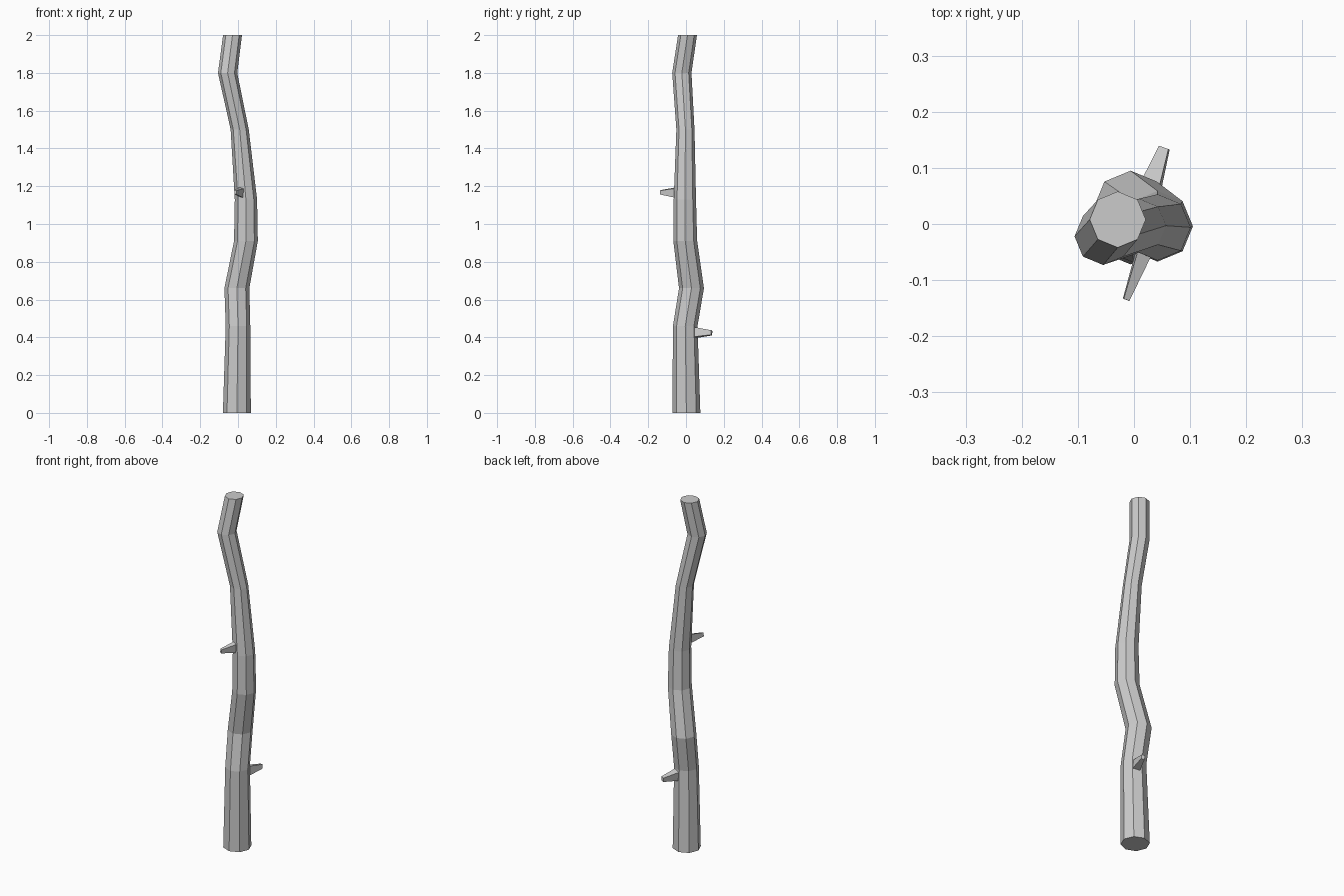
import bpy, bmesh, math
from mathutils import Vector

if "Cube" in bpy.data.objects:
    bpy.data.objects.remove(bpy.data.objects["Cube"])


def loft(name, rings):
    """Bridge a list of equal-sized point rings and cap both ends."""
    bm = bmesh.new()
    loops = [[bm.verts.new(p) for p in ring] for ring in rings]
    n = len(loops[0])
    for a, b in zip(loops, loops[1:]):
        for i in range(n):
            j = (i + 1) % n
            bm.faces.new((a[i], a[j], b[j], b[i]))
    bm.faces.new(loops[0][::-1])
    bm.faces.new(loops[-1])
    bmesh.ops.recalc_face_normals(bm, faces=bm.faces)
    mesh = bpy.data.meshes.new(name)
    bm.to_mesh(mesh)
    bm.free()
    obj = bpy.data.objects.new(name, mesh)
    bpy.context.collection.objects.link(obj)
    return obj


# Crooked eight-sided trunk: centre x, centre y, height, radius
path = [
    (-0.006, 0.002, 0.00, 0.074),
    (0.000, -0.004, 0.46, 0.065),
    (-0.006, 0.029, 0.66, 0.066),
    (0.042, -0.004, 0.91, 0.063),
    (0.042, -0.006, 1.13, 0.059),
    (0.009, -0.003, 1.50, 0.048),
    (-0.055, -0.022, 1.80, 0.051),
    (-0.029, 0.008, 2.00, 0.050),
]
loft("trunk", [[(x + r * math.cos(k * math.pi / 4), y + r * math.sin(k * math.pi / 4), z)
                for k in range(8)] for x, y, z, r in path])


# Broken branch stubs: tapered four-sided pegs
def stub(name, base, tip, base_size, tip_size, twist):
    base, tip = Vector(base), Vector(tip)
    side = (tip - base).cross(Vector((0, 0, 1))).normalized()
    up = side.cross(tip - base).normalized()
    rings = []
    for c, (w, h) in ((base - (tip - base) * 0.2, base_size), (tip, tip_size)):
        ring = []
        for k in range(4):
            a = math.radians(45 + 90 * k + twist)
            ring.append(c + side * w * 0.707 * math.cos(a) + up * h * 0.707 * math.sin(a))
        rings.append(ring)
    loft(name, rings)


stub("lower_branch_stub", (0.028, 0.062, 0.425), (0.054, 0.136, 0.424),
     (0.040, 0.052), (0.018, 0.024), 8)
stub("upper_branch_stub", (0.016, -0.055, 1.167), (-0.014, -0.135, 1.168),
     (0.028, 0.054), (0.011, 0.021), 8)
